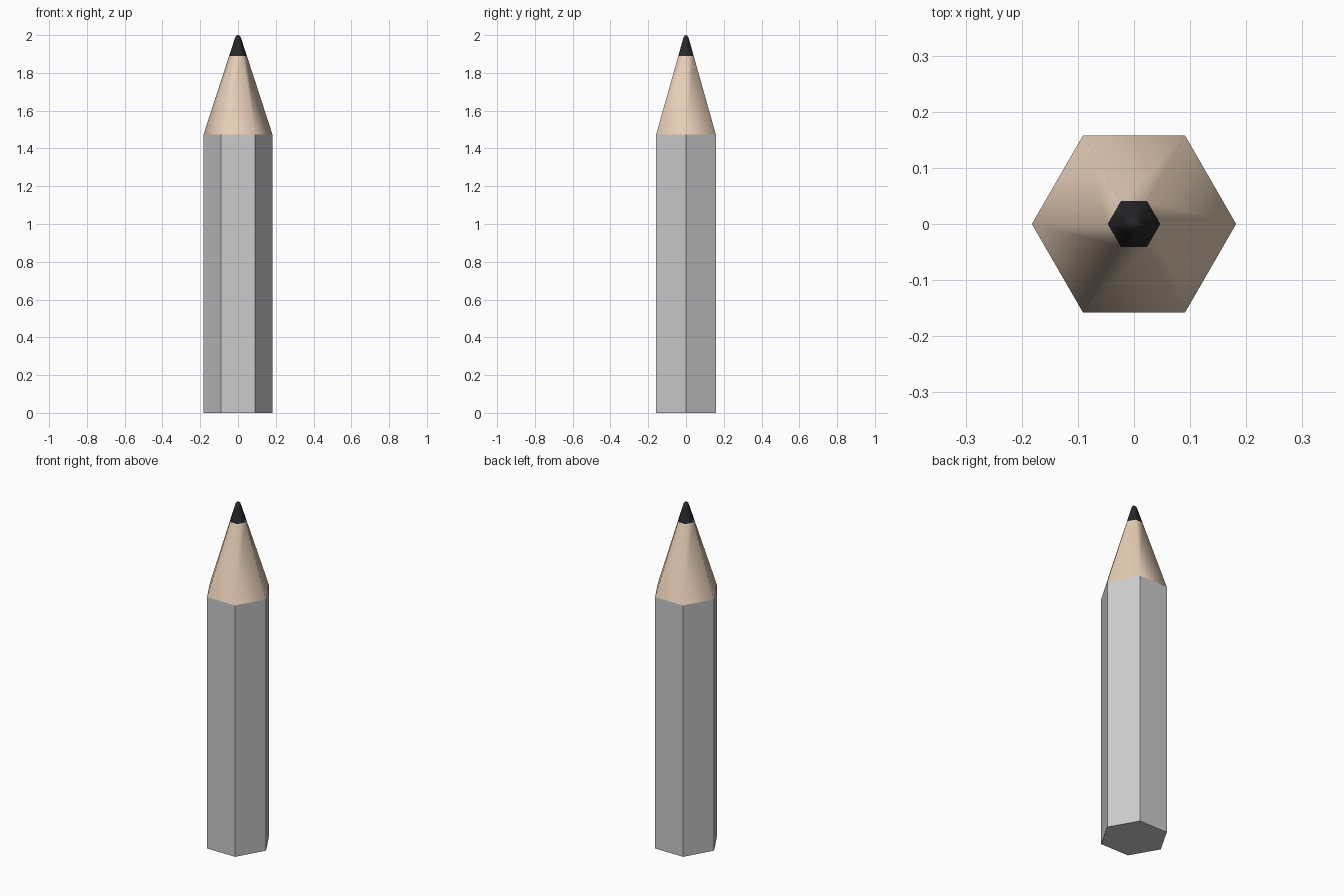
import bpy, bmesh
from math import cos, sin, pi

if "Cube" in bpy.data.objects:
    bpy.data.objects.remove(bpy.data.objects["Cube"])

SIDES = 6

def material(name, color):
    m = bpy.data.materials.new(name)
    m.diffuse_color = color
    m.use_nodes = True
    m.node_tree.nodes["Principled BSDF"].inputs["Base Color"].default_value = m.diffuse_color
    return m

def hex_loft(name, profile, smooth=False, mat=None, cap_bottom=False, cap_top=False):
    """Skin six-sided rings given as (radius, z)."""
    bm = bmesh.new()
    rings = [[bm.verts.new((r * cos(2 * pi * i / SIDES), r * sin(2 * pi * i / SIDES), z))
              for i in range(SIDES)] for r, z in profile]
    for a, b in zip(rings, rings[1:]):
        for i in range(SIDES):
            j = (i + 1) % SIDES
            bm.faces.new((a[i], a[j], b[j], b[i]))
    if cap_bottom:
        bm.faces.new(rings[0][::-1])
    if cap_top:
        bm.faces.new(rings[-1])
    for f in bm.faces:
        f.smooth = smooth
    me = bpy.data.meshes.new(name)
    bm.to_mesh(me)
    bm.free()
    ob = bpy.data.objects.new(name, me)
    bpy.context.collection.objects.link(ob)
    if mat:
        me.materials.append(mat)
    return ob

wood = material("bare_wood", (0.80, 0.62, 0.48, 1))
lead = material("graphite", (0.02, 0.02, 0.022, 1))

# Hexagonal barrel, flat faced
hex_loft("barrel", [(0.182, 0), (0.182, 1.475)], cap_bottom=True)

# Sharpened wood, smooth shaded
hex_loft("sharpened_wood", [(0.182, 1.475), (0.047, 1.89)], smooth=True, mat=wood)

# Graphite point with a rounded end
hex_loft("graphite_tip", [(0.047, 1.89), (0.018, 1.979), (0.014, 1.990), (0.008, 1.997), (0.003, 2.0)],
         smooth=True, mat=lead, cap_top=True)
